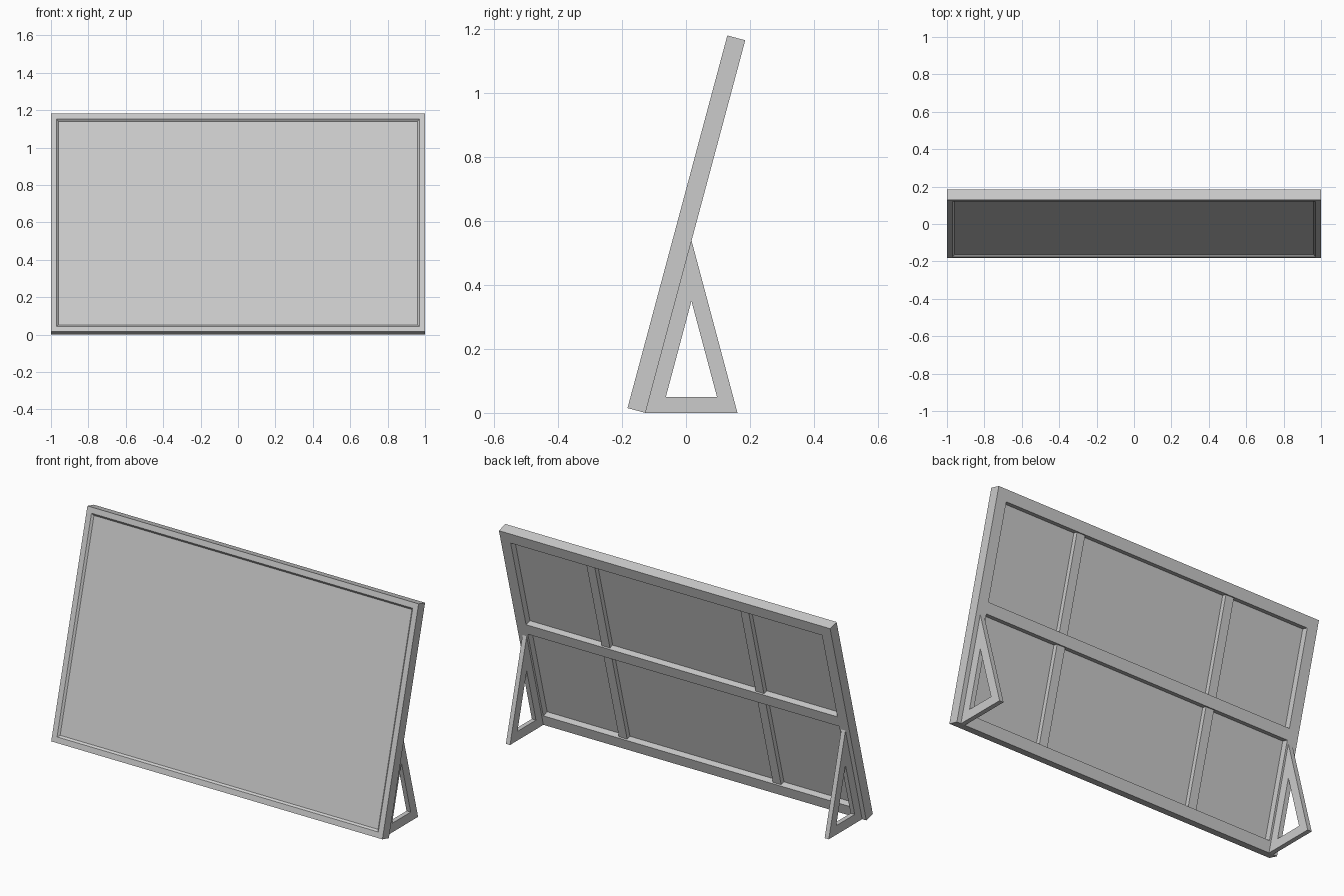
import bpy, bmesh, math

cube = bpy.data.objects.get("Cube")
if cube:
    bpy.data.objects.remove(cube)

TILT = math.radians(-15)
BASE_Y = -0.127      # bottom rear edge of the tilted panel
HEIGHT, DEPTH = 1.207, 0.058
BORDER, RECESS = 0.06, 0.035

grey = bpy.data.materials.new("grey")
grey.use_nodes = True
grey.diffuse_color = (0.6, 0.6, 0.6, 1)
shader = next(n for n in grey.node_tree.nodes if n.type == 'BSDF_PRINCIPLED')
shader.inputs["Base Color"].default_value = (0.6, 0.6, 0.6, 1)


def finish(name, bm, tilted=True):
    bmesh.ops.recalc_face_normals(bm, faces=bm.faces)
    mesh = bpy.data.meshes.new(name)
    bm.to_mesh(mesh)
    bm.free()
    mesh.materials.append(grey)
    obj = bpy.data.objects.new(name, mesh)
    bpy.context.collection.objects.link(obj)
    obj.location.y = BASE_Y
    if tilted:
        obj.rotation_euler.x = TILT
    return obj


def bridge(bm, a, b):
    n = len(a)
    for i in range(n):
        j = (i + 1) % n
        bm.faces.new((a[i], a[j], b[j], b[i]))


def box(name, x0, x1, y0, y1, z0, z1):
    bm = bmesh.new()
    rings = [[bm.verts.new((x, y, z)) for x, z in
              ((x0, z0), (x1, z0), (x1, z1), (x0, z1))] for y in (y0, y1)]
    bridge(bm, *rings)
    for ring in rings:
        bm.faces.new(ring)
    return finish(name, bm)


# Framed board: rectangles from the rear recess round to the bevelled front
bm = bmesh.new()
rings = []
for inset, y in ((BORDER, -RECESS), (BORDER, 0), (0, 0),
                 (0, -DEPTH), (0.03, -DEPTH), (0.04, -DEPTH + 0.01)):
    x, lo, hi = 1 - inset, inset, HEIGHT - inset
    rings.append([bm.verts.new((px, y, pz)) for px, pz in
                  ((-x, lo), (x, lo), (x, hi), (-x, hi))])
for a, b in zip(rings, rings[1:]):
    bridge(bm, a, b)
bm.faces.new(rings[0])
bm.faces.new(rings[-1])
finish("framed_board", bm)

# Rear braces
mid = HEIGHT / 2
inner = 1 - BORDER
box("middle_rail", -inner, inner, -RECESS, 0, mid - 0.03, mid + 0.03)
for side, s in (("left", 1), ("right", -1)):
    xs = sorted((s * 0.44, s * 0.49))
    for level, lo, hi in (("lower", BORDER, mid - 0.03),
                          ("upper", mid + 0.03, HEIGHT - BORDER)):
        box(f"{side}_{level}_brace", *xs, -RECESS, -0.01, lo, hi)

# Open triangular stands
outer = ((0, 0), (0.288, 0), (0.144, 0.54))
hole = ((0.064, 0.05), (0.224, 0.05), (0.144, 0.35))
for side, s in (("left", 1), ("right", -1)):
    bm = bmesh.new()
    loops = [[bm.verts.new((s * x, y, z)) for y, z in tri]
             for x, tri in ((0.95, outer), (0.975, outer),
                            (0.975, hole), (0.95, hole))]
    for i in range(4):
        bridge(bm, loops[i], loops[(i + 1) % 4])
    finish(f"{side}_stand", bm, tilted=False)
